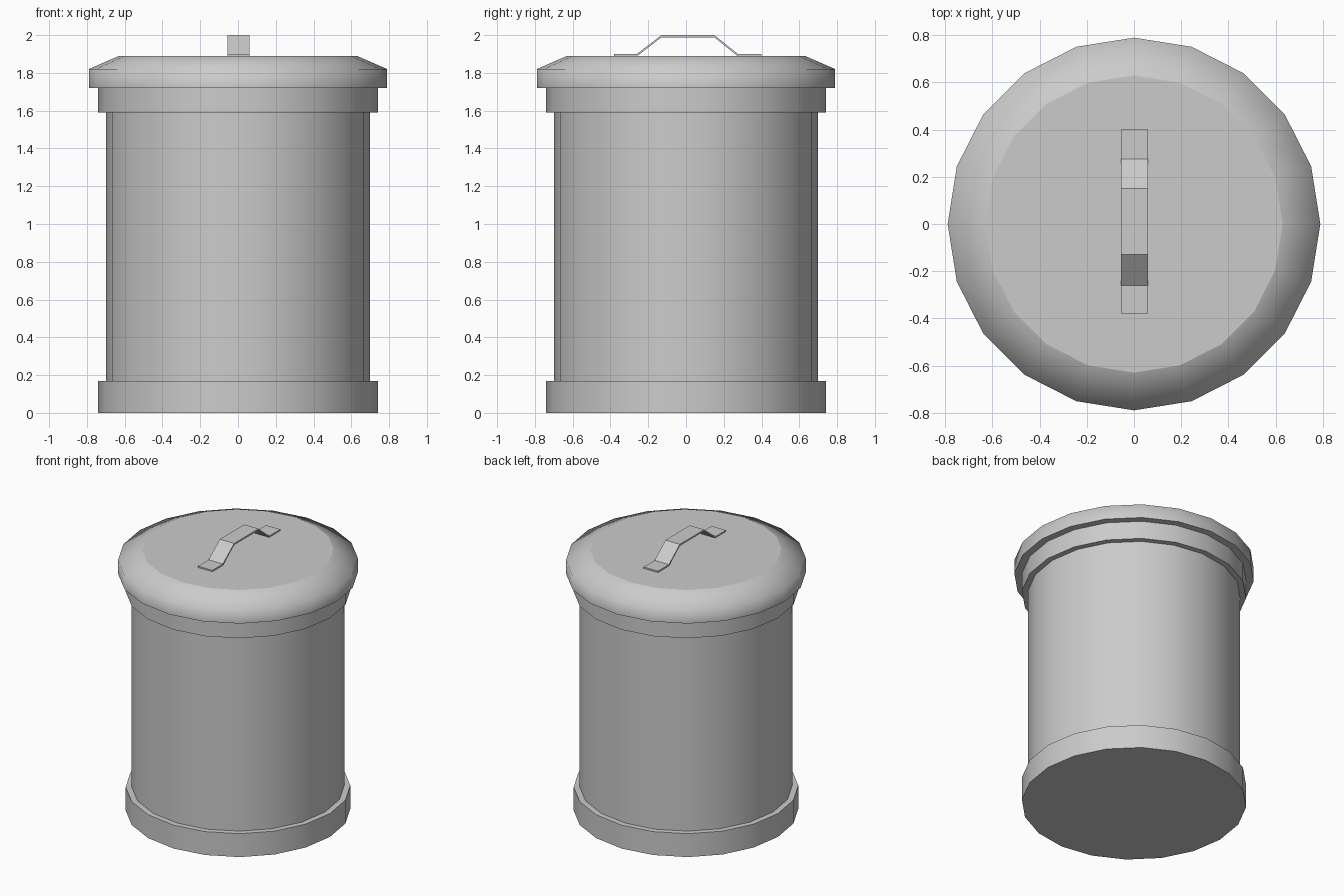
import bpy, bmesh, math

if "Cube" in bpy.data.objects:
    bpy.data.objects.remove(bpy.data.objects["Cube"])

SIDES = 20


def finish(name, bm):
    bmesh.ops.recalc_face_normals(bm, faces=bm.faces)
    mesh = bpy.data.meshes.new(name)
    bm.to_mesh(mesh)
    bm.free()
    obj = bpy.data.objects.new(name, mesh)
    bpy.context.collection.objects.link(obj)
    return obj


def lathe(name, profile, sharp_angle):
    """Spin a (radius, z) profile around z and cap both ends."""
    bm = bmesh.new()
    rings = []
    for r, z in profile:
        rings.append([bm.verts.new((r * math.cos(math.tau * i / SIDES),
                                    r * math.sin(math.tau * i / SIDES), z))
                      for i in range(SIDES)])
    for low, high in zip(rings, rings[1:]):
        for i in range(SIDES):
            j = (i + 1) % SIDES
            bm.faces.new((low[i], low[j], high[j], high[i])).smooth = True
    caps = [bm.faces.new(rings[0]), bm.faces.new(rings[-1])]
    bmesh.ops.recalc_face_normals(bm, faces=bm.faces)
    # Sharp where the profile turns hard, and around the flat caps
    for e in bm.edges:
        at_cap = any(f in caps for f in e.link_faces)
        e.smooth = not at_cap and e.calc_face_angle(0) < math.radians(sharp_angle)
    return finish(name, bm)


# Can with a raised band at the bottom and at the rim
lathe("can_body", [(0.74, 0), (0.74, 0.17), (0.70, 0.17), (0.70, 1.59),
                   (0.74, 1.59), (0.74, 1.725)], 40)

# Lid with a softly shaded sloping shoulder and a flat top
lathe("lid", [(0.79, 1.72), (0.79, 1.82), (0.63, 1.89)], 75)

# Bent strap handle: a (y, z) path swept across its width
path = [(-0.38, 1.90), (-0.26, 1.90), (-0.13, 2.0),
        (0.15, 2.0), (0.275, 1.90), (0.40, 1.90)]
bm = bmesh.new()
sections = [[bm.verts.new((x, y, z + dz))
             for x, dz in ((-0.055, -0.012), (0.06, -0.012), (0.06, 0), (-0.055, 0))]
            for y, z in path]
for a, b in zip(sections, sections[1:]):
    for i in range(4):
        j = (i + 1) % 4
        bm.faces.new((a[i], a[j], b[j], b[i]))
bm.faces.new(sections[0])
bm.faces.new(sections[-1])
handle = finish("lid_handle", bm)
